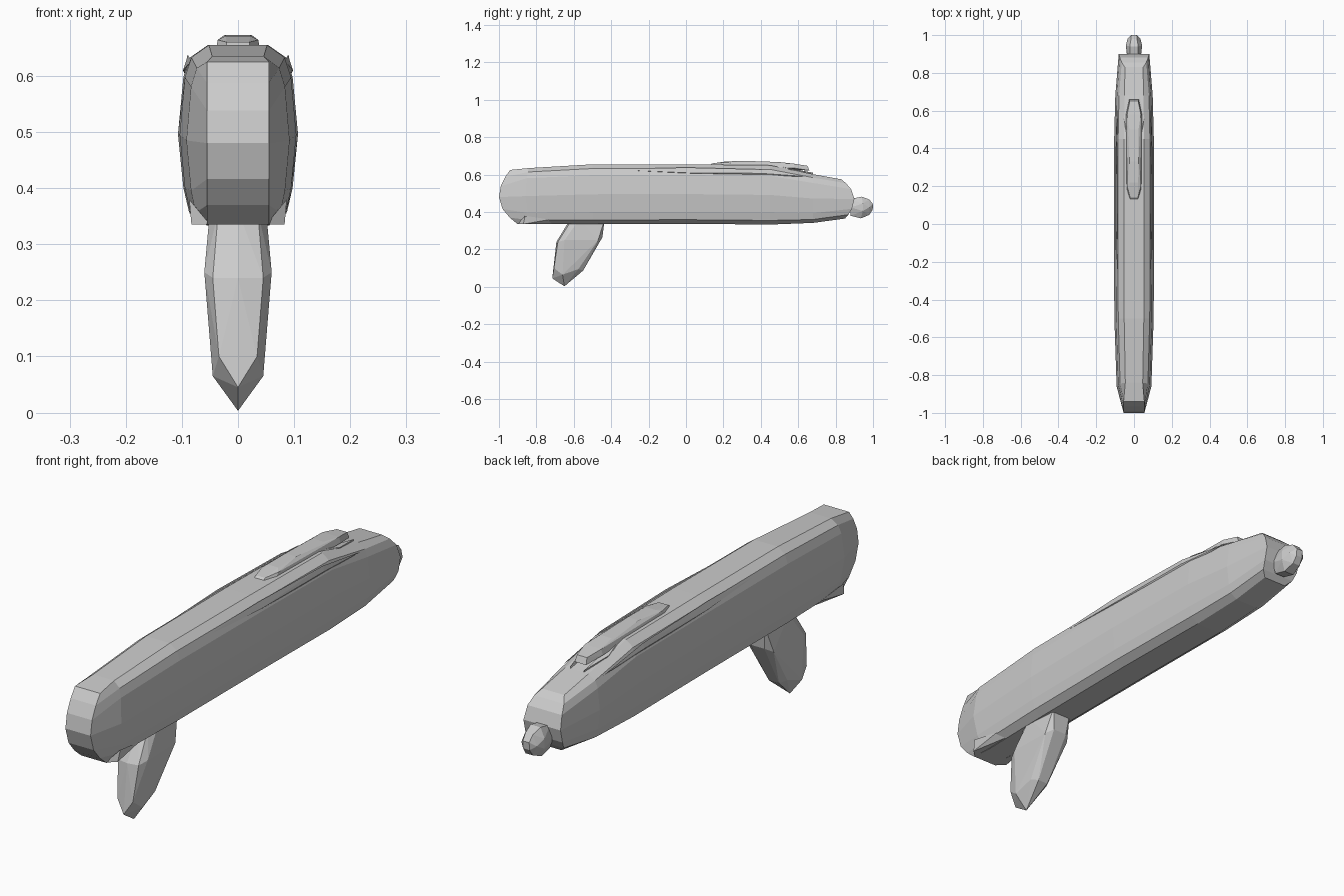
import bpy, bmesh


def finish(name, bm):
    bmesh.ops.recalc_face_normals(bm, faces=bm.faces)
    me = bpy.data.meshes.new(name)
    bm.to_mesh(me)
    bm.free()
    ob = bpy.data.objects.new(name, me)
    bpy.context.collection.objects.link(ob)
    return ob


def hull(name, half_points, mirror_inside=True):
    """Convex faceted part from points on one side; mirrored within the part or as a separate copy."""
    bm = bmesh.new()
    for x, y, z in half_points:
        bm.verts.new((x, y, z))
        if mirror_inside and x > 0:
            bm.verts.new((-x, y, z))
    res = bmesh.ops.convex_hull(bm, input=bm.verts[:])
    junk = {v for v in res["geom_interior"] + res["geom_unused"]
            if isinstance(v, bmesh.types.BMVert)}
    bmesh.ops.delete(bm, geom=list(junk), context='VERTS')
    bmesh.ops.dissolve_limit(bm, angle_limit=0.03, verts=bm.verts[:], edges=bm.edges[:])
    ob = finish(name, bm)
    if not mirror_inside:
        ob.modifiers.new("Mirror", 'MIRROR').use_mirror_merge = False
    return ob


# Body: lofted rounded section, ends closed with curved strips
SECTION = [(0.52, 0), (0.82, 0.07), (0.91, 0.2), (1, 0.5),
           (0.91, 0.82), (0.8, 0.93), (0.5, 1)]
NOSE = [(1, f) for f in (0, 0.12, 0.28, 0.5, 0.7, 0.87, 1)]
REAR = [(0.62, 0), (0.9, 0.1), (1, 0.25), (1, 0.5),
        (0.93, 0.75), (0.8, 0.9), (0.6, 1)]
# section, y, half width, bottom, top, end lean at top, end lean at bottom
RINGS = [
    (NOSE, -1.0, 0.055, 0.335, 0.625, 0.06, 0.10),
    (SECTION, -0.86, 0.092, 0.335, 0.635, 0.02, 0.04),
    (SECTION, -0.5, 0.104, 0.335, 0.655, 0, 0),
    (SECTION, 0.0, 0.107, 0.337, 0.655, 0, 0),
    (SECTION, 0.45, 0.105, 0.333, 0.65, 0, 0),
    (SECTION, 0.68, 0.099, 0.342, 0.602, 0, 0),
    (REAR, 0.9, 0.081, 0.365, 0.575, -0.07, -0.05),
]
bm = bmesh.new()
loops = []
for sec, y, w, zb, zt, top, bot in RINGS:
    def side(s):
        out = []
        for fx, f in sec:
            t = 2 * f - 1
            out.append(bm.verts.new((s * w * fx, y + (top if t > 0 else bot) * t * t,
                                     zb + (zt - zb) * f)))
        return out
    loops.append(side(1) + side(-1)[::-1])
n = len(loops[0])
for a, b in zip(loops, loops[1:]):
    for i in range(n):
        j = (i + 1) % n
        bm.faces.new((a[i], a[j], b[j], b[i]))
for r in (loops[0], loops[-1]):
    for i in range(n // 2 - 1):
        bm.faces.new((r[i], r[i + 1], r[n - 2 - i], r[n - 1 - i]))
finish("body", bm)

# Grip: tapering faceted blade ending in a pointed tip
hull("grip", [
    (0, -0.62, 0.36), (0.035, -0.61, 0.36), (0.05, -0.57, 0.36), (0.04, -0.435, 0.36),
    (0, -0.693, 0.24), (0.045, -0.685, 0.24), (0.06, -0.65, 0.25),
    (0.055, -0.47, 0.25), (0.03, -0.447, 0.265),
    (0.034, -0.706, 0.10), (0.045, -0.66, 0.065), (0.04, -0.575, 0.095),
    (0.022, -0.55, 0.087), (0, -0.715, 0.045), (0, -0.65, 0.003)])

# Top rail with a bevelled upper face
hull("top_rail", [
    (0.022, 0.125, 0.648), (0.04, 0.18, 0.645), (0.042, 0.58, 0.635), (0.025, 0.66, 0.622),
    (0.02, 0.14, 0.66), (0.036, 0.2, 0.664), (0.022, 0.22, 0.671), (0.024, 0.33, 0.673),
    (0.024, 0.5, 0.667), (0.036, 0.58, 0.658), (0.022, 0.65, 0.647)])

# Side wings under the rear of the rail
hull("rail_wing", [
    (0.035, 0.4, 0.64), (0.055, 0.56, 0.63), (0.05, 0.58, 0.615),
    (0.03, 0.68, 0.61), (0.025, 0.68, 0.59), (0.03, 0.45, 0.655)], False)

# Long slim ridges along the upper sides
hull("side_ridge", [
    (0.083, -0.42, 0.628), (0.09, 0.0, 0.638), (0.098, 0.0, 0.61),
    (0.092, 0.4, 0.628), (0.097, 0.4, 0.607), (0.087, 0.64, 0.59),
    (0.08, 0.0, 0.6)], False)

# Small flared corners behind the lower front edge
hull("front_corner", [
    (0.05, -0.9, 0.335), (0.083, -0.87, 0.335), (0.087, -0.86, 0.38),
    (0.08, -0.73, 0.36), (0.05, -0.7, 0.337)], False)

# Rear knob
hull("rear_knob", [
    (0.022, 0.88, 0.47), (0.036, 0.88, 0.425), (0.022, 0.88, 0.38),
    (0.022, 0.94, 0.482), (0.043, 0.945, 0.445), (0.043, 0.945, 0.405), (0.022, 0.935, 0.366),
    (0.016, 0.98, 0.467), (0.034, 0.98, 0.425), (0.016, 0.98, 0.385),
    (0.014, 1.0, 0.442), (0.014, 0.998, 0.412)])
